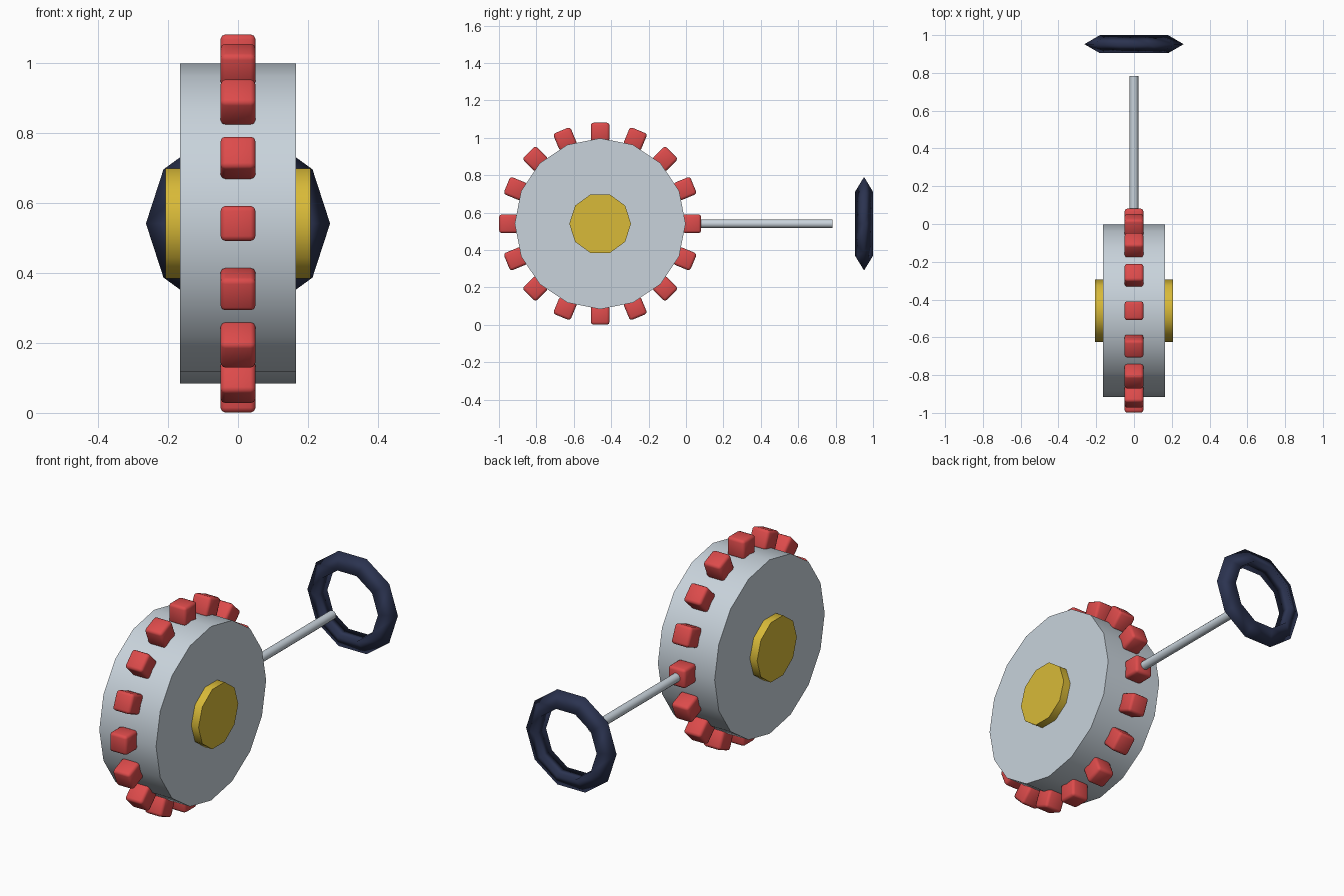
import bpy
import bmesh
from math import cos, sin, pi
from mathutils import Matrix, Vector

if "Cube" in bpy.data.objects:
    bpy.data.objects.remove(bpy.data.objects["Cube"], do_unlink=True)


def material(name, rgb):
    m = bpy.data.materials.new(name)
    m.use_nodes = True
    m.diffuse_color = (*rgb, 1)
    m.node_tree.nodes["Principled BSDF"].inputs["Base Color"].default_value = (*rgb, 1)
    return m


STEEL = material("pale steel", (0.58, 0.65, 0.71))
RED = material("red", (0.72, 0.07, 0.07))
YELLOW = material("golden yellow", (0.69, 0.49, 0.04))
NAVY = material("dark navy", (0.024, 0.033, 0.08))

AXLE = Vector((0, -0.459, 0.541))   # wheel centre
WHEEL_R = 0.457
TEETH = 16


def finish(obj, name, mat, angle):
    obj.name = name
    obj.data.materials.append(mat)
    bpy.ops.object.select_all(action="DESELECT")
    obj.select_set(True)
    bpy.context.view_layer.objects.active = obj
    bpy.ops.object.shade_smooth_by_angle(angle=angle)
    return obj


def cylinder(name, mat, sides, radius, depth, loc, rot):
    bpy.ops.mesh.primitive_cylinder_add(vertices=sides, radius=radius, depth=depth,
                                        location=loc, rotation=rot)
    return finish(bpy.context.object, name, mat, 0.7)


# Wheel drum and the hub that pokes out on both sides
cylinder("wheel", STEEL, TEETH, WHEEL_R, 0.33, AXLE, (0, pi / 2, 0))
cylinder("hub", YELLOW, 10, 0.165, 0.415, AXLE, (0, pi / 2, 0))

# Rounded teeth around the rim
for i in range(TEETH):
    turn = Matrix.Rotation(2 * pi * i / TEETH, 4, "X")
    bm = bmesh.new()
    bmesh.ops.create_cube(bm, size=0.1)
    bmesh.ops.bevel(bm, geom=bm.edges[:], offset=0.014, segments=2,
                    profile=0.5, affect="EDGES")
    bm.transform(turn)
    mesh = bpy.data.meshes.new("tooth")
    bm.to_mesh(mesh)
    bm.free()
    tooth = bpy.data.objects.new("tooth", mesh)
    bpy.context.collection.objects.link(tooth)
    tooth.location = AXLE + turn @ Vector((0, 0, 0.49))
    finish(tooth, f"tooth_{i + 1}", RED, 0.9)

# Rod running back from the rim
start, end = -0.05, 0.783
cylinder("rod", STEEL, 12, 0.023, end - start,
         (0, (start + end) / 2, AXLE.z), (pi / 2, 0, 0))

# Ten-sided ring with a triangular section, point outwards
SEG, SIDES, MAJOR, MINOR = 10, 3, 0.208, 0.055
bm = bmesh.new()
loops = []
for i in range(SEG):
    a = 2 * pi * i / SEG
    loop = []
    for j in range(SIDES):
        b = 2 * pi * j / SIDES
        r = MAJOR + MINOR * cos(b)
        loop.append(bm.verts.new((r * cos(a), MINOR * sin(b), r * sin(a))))
    loops.append(loop)
for i in range(SEG):
    p, q = loops[i], loops[(i + 1) % SEG]
    for j in range(SIDES):
        k = (j + 1) % SIDES
        bm.faces.new((p[j], p[k], q[k], q[j]))
bmesh.ops.recalc_face_normals(bm, faces=bm.faces[:])
mesh = bpy.data.meshes.new("ring")
bm.to_mesh(mesh)
bm.free()
ring = bpy.data.objects.new("ring", mesh)
bpy.context.collection.objects.link(ring)
ring.location = (0, 0.952, AXLE.z)
finish(ring, "ring", NAVY, pi)
